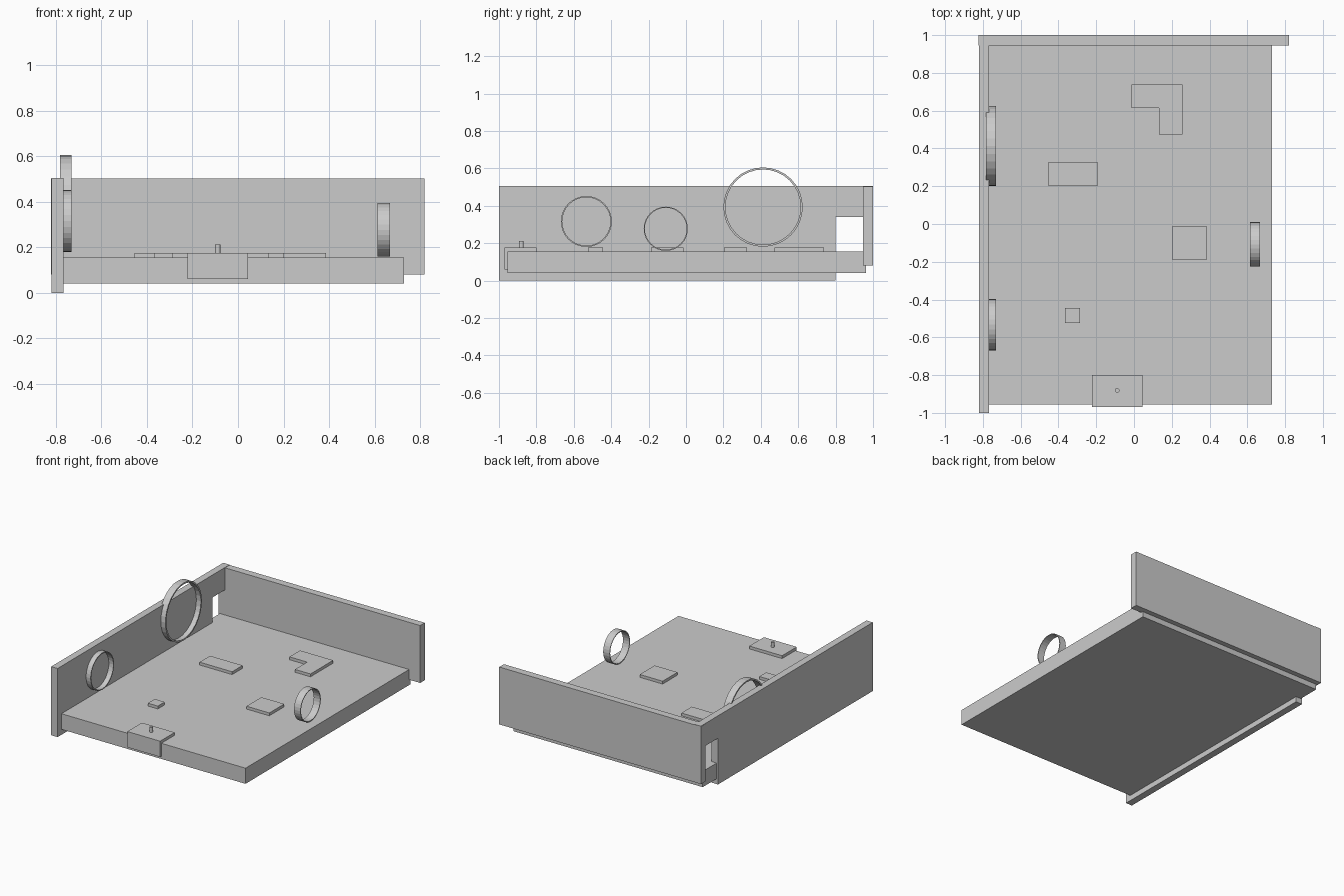
import bpy, bmesh
from math import cos, sin, pi

if "Cube" in bpy.data.objects:
    bpy.data.objects.remove(bpy.data.objects["Cube"])


def finish(bm, name):
    bmesh.ops.recalc_face_normals(bm, faces=bm.faces)
    mesh = bpy.data.meshes.new(name)
    bm.to_mesh(mesh)
    bm.free()
    obj = bpy.data.objects.new(name, mesh)
    bpy.context.collection.objects.link(obj)
    return obj


def prism(name, points, depth):
    """Extrude a closed outline of 3D points along the depth vector."""
    bm = bmesh.new()
    face = bm.faces.new([bm.verts.new(p) for p in points])
    ext = bmesh.ops.extrude_face_region(bm, geom=[face], use_keep_orig=True)
    verts = [g for g in ext["geom"] if isinstance(g, bmesh.types.BMVert)]
    bmesh.ops.translate(bm, verts=verts, vec=depth)
    return finish(bm, name)


def box(name, x0, x1, y0, y1, z0, z1):
    outline = [(x0, y0, z0), (x1, y0, z0), (x1, y1, z0), (x0, y1, z0)]
    return prism(name, outline, (0, 0, z1 - z0))


def ring(name, x0, x1, y, z, r, thick, sides=32):
    """Short hollow tube with its axis along x."""
    bm = bmesh.new()
    profile = [(x0, r), (x1, r), (x1, r - thick), (x0, r - thick)]
    loops = [[bm.verts.new((px, y + pr * cos(2 * pi * i / sides), z + pr * sin(2 * pi * i / sides)))
              for px, pr in profile] for i in range(sides)]
    for i in range(sides):
        a, b = loops[i], loops[(i + 1) % sides]
        for k in range(4):
            j = (k + 1) % 4
            bm.faces.new((a[k], a[j], b[j], b[k]))
    return finish(bm, name)


# Floor slab and back wall
box("floor", -0.81, 0.73, -0.955, 0.963, 0.04, 0.155)
box("back_wall", -0.822, 0.82, 0.946, 1.0, 0.08, 0.502)

# Left wall with a doorway cut at its rear end
side = [(-1, 0), (0.8, 0), (0.8, 0.34), (0.999, 0.34), (0.999, 0.505), (-1, 0.505)]
prism("left_wall", [(-0.82, y, z) for y, z in side], (0.052, 0, 0))

# Flat raised pads on the floor
box("wide_pad", -0.455, -0.19, 0.203, 0.325, 0.15, 0.176)
box("square_pad", 0.2, 0.386, -0.187, -0.014, 0.15, 0.176)
box("small_pad", -0.366, -0.285, -0.525, -0.445, 0.15, 0.176)
corner = [(-0.012, 0.738), (0.258, 0.738), (0.258, 0.474),
          (0.132, 0.474), (0.132, 0.615), (-0.012, 0.615)]
prism("corner_pad", [(x, y, 0.15) for x, y in corner], (0, 0, 0.026))

# Front step with its peg
box("front_step", -0.222, 0.045, -0.97, -0.8, 0.06, 0.176)
bpy.ops.mesh.primitive_cylinder_add(vertices=24, radius=0.012, depth=0.04,
                                    location=(-0.089, -0.881, 0.192))
bpy.context.object.name = "step_peg"

# Hoops standing along the walls
ring("large_hoop", -0.783, -0.731, 0.412, 0.393, 0.212, 0.011)
ring("medium_hoop", -0.783, -0.731, -0.533, 0.316, 0.136, 0.007)
ring("small_hoop", 0.614, 0.667, -0.108, 0.277, 0.118, 0.006)
